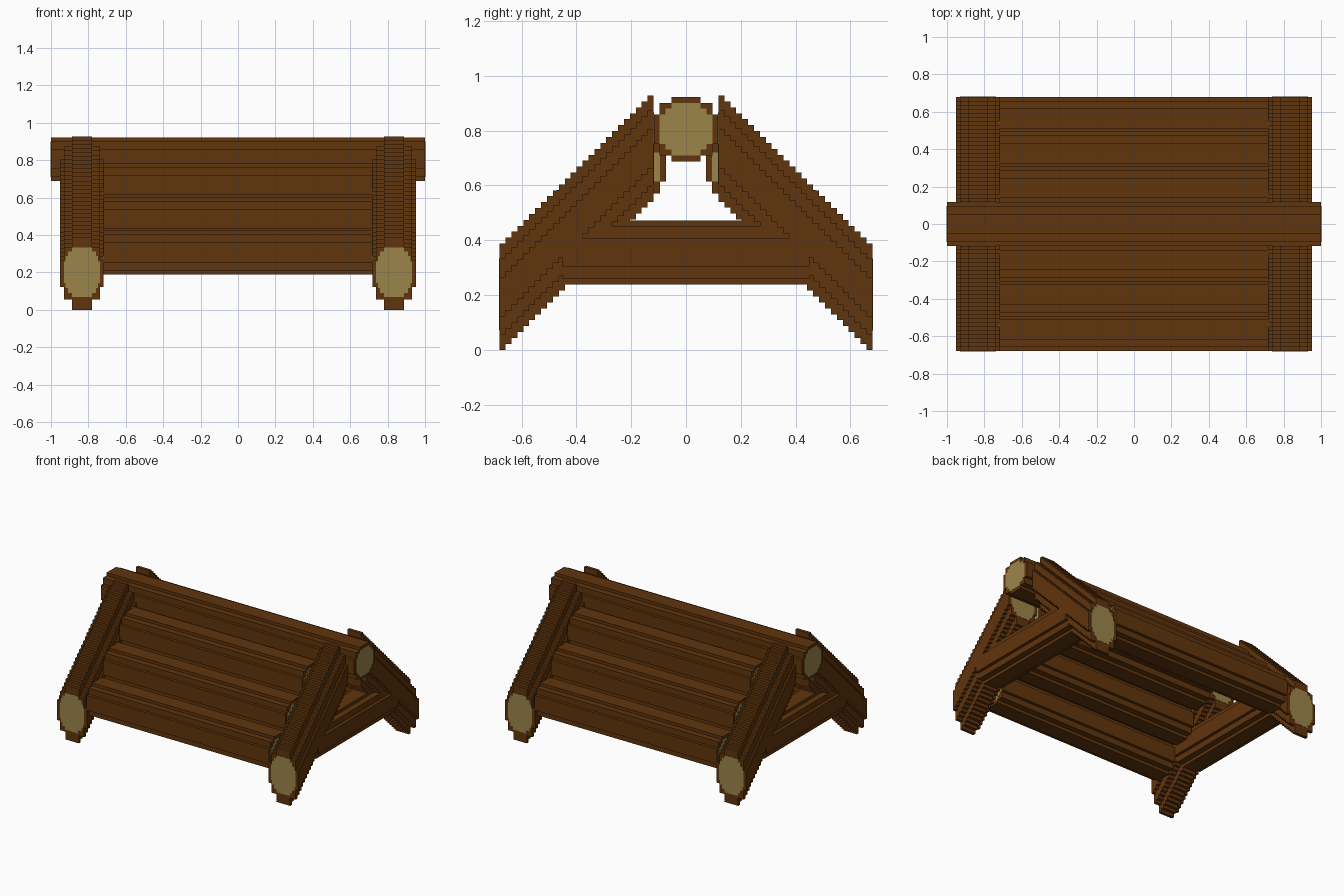
import bpy, bmesh
from mathutils import Vector

if "Cube" in bpy.data.objects:
    bpy.data.objects.remove(bpy.data.objects["Cube"])

V = 0.0213       # block unit of the stepped log profile
S = 0.0216       # step of the slanted legs

def material(name, rgb):
    m = bpy.data.materials.new(name)
    m.diffuse_color = (*rgb, 1)
    m.use_nodes = True
    m.node_tree.nodes["Principled BSDF"].inputs["Base Color"].default_value = m.diffuse_color
    return m

BARK = material("dark brown bark", (0.118, 0.035, 0.004))
WOOD = material("pale cut wood", (0.335, 0.235, 0.067))

def stepped(levels):
    """Closed stepped outline from (half width, half height) levels, narrow to wide."""
    quarter = []
    for i, (w, h) in enumerate(levels):
        quarter.append((w, h))
        if i + 1 < len(levels):
            quarter.append((w, levels[i + 1][1]))
    mirror = quarter[::-1]
    pts = quarter + [(w, -h) for w, h in mirror]
    pts += [(-w, -h) for w, h in quarter] + [(-w, h) for w, h in mirror]
    return [(a * V, b * V) for a, b in pts]

ROUND = stepped([(2.5, 5.5), (4.5, 4.5), (5.5, 2.5)])
TALL = stepped([(2.5, 9.1), (4.5, 6.5), (5.5, 3.4)])
ROUND_CUT = stepped([(2.5, 4.5), (3.5, 3.5), (4.5, 2.5)])
TALL_CUT = stepped([(2.5, 6.2), (3.5, 5.2), (4.1, 4.0), (4.5, 2.7)])

def prism(bm, outline, axis, start, end, centre, mat=0):
    """Extrude an outline along x or y; centre is the (across, z) position."""
    def point(p, t):
        a, z = p[0] + centre[0], p[1] + centre[1]
        return Vector((t, a, z)) if axis == "x" else Vector((a, t, z))
    lo = [bm.verts.new(point(p, start)) for p in outline]
    hi = [bm.verts.new(point(p, end)) for p in outline]
    n = len(outline)
    faces = [bm.faces.new(lo), bm.faces.new(hi)]
    for i in range(n):
        j = (i + 1) % n
        faces.append(bm.faces.new((lo[i], lo[j], hi[j], hi[i])))
    for f in faces:
        f.material_index = mat

def finish(bm, name):
    bmesh.ops.recalc_face_normals(bm, faces=bm.faces)
    me = bpy.data.meshes.new(name)
    bm.to_mesh(me)
    bm.free()
    me.materials.append(BARK)
    me.materials.append(WOOD)
    ob = bpy.data.objects.new(name, me)
    bpy.context.collection.objects.link(ob)

def cut_end(bm, outline, axis, t, out, centre):
    """Thin pale plate on a log end."""
    prism(bm, outline, axis, t - out * 0.002, t + out * 0.0015, centre, 1)

def log(name, axis, half, centre):
    bm = bmesh.new()
    prism(bm, ROUND, axis, -half, half, centre)
    for s in (-1, 1):
        cut_end(bm, ROUND_CUT, axis, s * half, s, centre)
    finish(bm, name)

def leg(name, sx, sy):
    """Slanted log made of thin slices, each one step higher."""
    bm = bmesh.new()
    n, x, z0 = 26, sx * 0.835, 9.1 * V
    for i in range(n):
        y = 0.68 - i * S
        prism(bm, TALL, "y", sy * y, sy * (y - S), (x, z0 + i * S))
    cut_end(bm, TALL_CUT, "y", sy * 0.68, sy, (x, z0 + 0.008))
    cut_end(bm, TALL_CUT, "y", sy * (0.68 - n * S), -sy, (x, z0 + (n - 1) * S))
    finish(bm, name)

# Ridge log on top
log("ridge_log", "x", 1.0, (0, 0.805))

# Two A-frames: slanted legs and a cross beam
for sx, side in ((-1, "left"), (1, "right")):
    for sy, end in ((-1, "front"), (1, "back")):
        leg(f"{end}_{side}_leg", sx, sy)
    bm = bmesh.new()
    c = (sx * 0.835, 0.355)
    prism(bm, ROUND, "y", -0.45, 0.45, c)
    for s in (-1, 1):
        cut_end(bm, ROUND_CUT, "y", s * 0.45, s, c)
    finish(bm, f"{side}_cross_beam")

# Three wall logs on each slope
for sy, end in ((-1, "front"), (1, "back")):
    for i in range(3):
        log(f"{end}_wall_log_{i + 1}", "x", 0.72,
            (sy * (0.563 - i * 0.186), 0.307 + i * 0.18))
